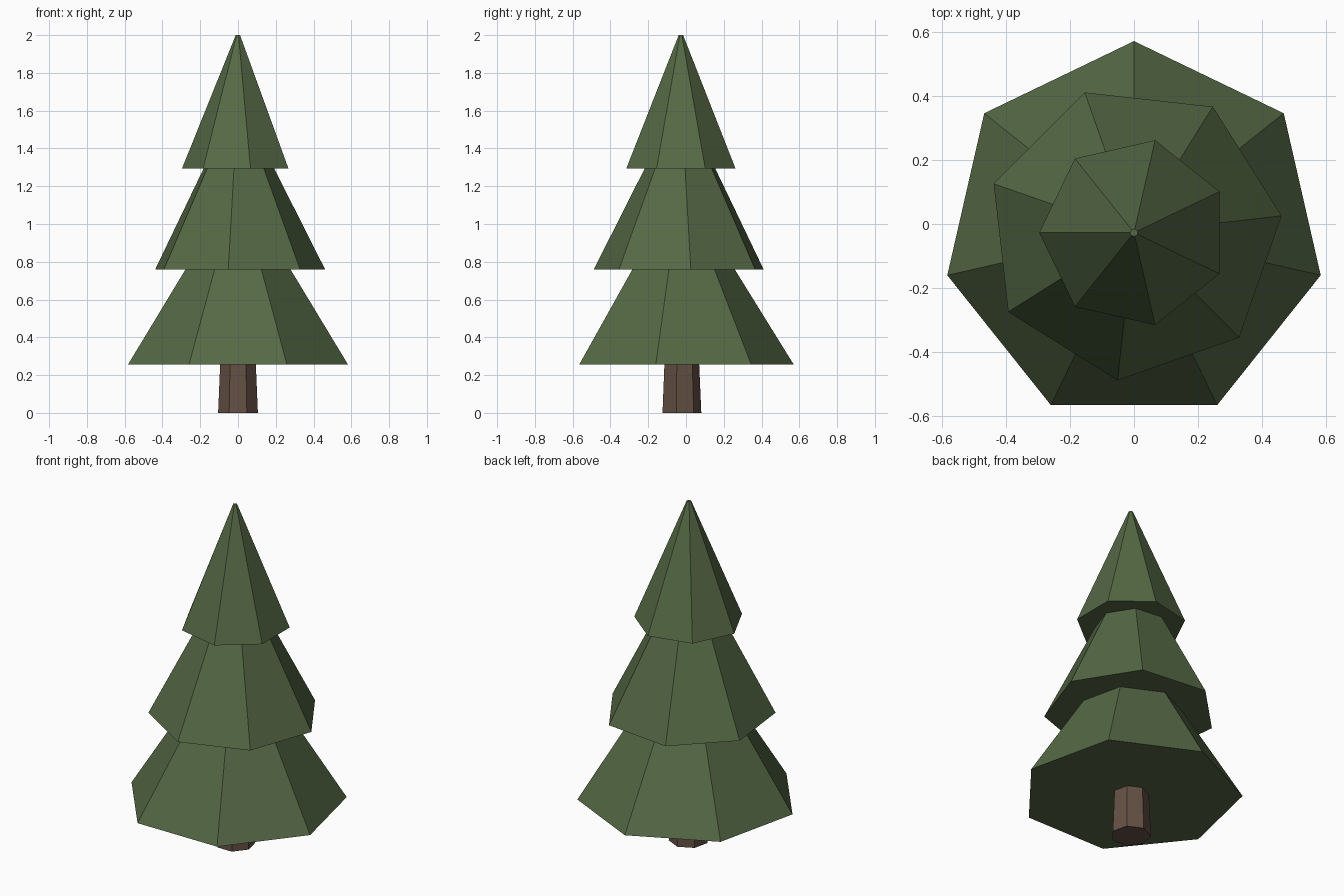
import bpy
import math

if "Cube" in bpy.data.objects:
    bpy.data.objects.remove(bpy.data.objects["Cube"])

CENTRE_Y = -0.027
SIDES = 7


def material(name, rgb):
    mat = bpy.data.materials.new(name)
    mat.diffuse_color = (*rgb, 1.0)
    mat.use_nodes = True
    mat.node_tree.nodes["Principled BSDF"].inputs["Base Color"].default_value = mat.diffuse_color
    return mat


green = material("pine green", (0.092, 0.142, 0.060))
brown = material("bark brown", (0.125, 0.080, 0.058))


def tapered_prism(name, z0, z1, r0, r1, first_angle, mat):
    """Closed flat-shaded frustum with its first corner at first_angle degrees."""
    verts = []
    for z, r in ((z0, r0), (z1, r1)):
        for i in range(SIDES):
            a = math.radians(first_angle) + math.tau * i / SIDES
            verts.append((r * math.cos(a), CENTRE_Y + r * math.sin(a), z))
    faces = [tuple(reversed(range(SIDES))), tuple(range(SIDES, 2 * SIDES))]
    for i in range(SIDES):
        j = (i + 1) % SIDES
        faces.append((i, j, SIDES + j, SIDES + i))
    mesh = bpy.data.meshes.new(name)
    mesh.from_pydata(verts, [], faces)
    mesh.materials.append(mat)
    obj = bpy.data.objects.new(name, mesh)
    bpy.context.collection.objects.link(obj)
    return obj


# Trunk, running a little way into the lowest tier
tapered_prism("trunk", 0.0, 0.30, 0.108, 0.095, 90, brown)

# Foliage tiers, each twisted against the one below
tapered_prism("lower_foliage", 0.255, 1.20, 0.598, 0.012, 90, green)
tapered_prism("middle_foliage", 0.76, 1.65, 0.464, 0.012, 6.5, green)
tapered_prism("upper_foliage", 1.295, 2.0, 0.296, 0.012, 25.714, green)
